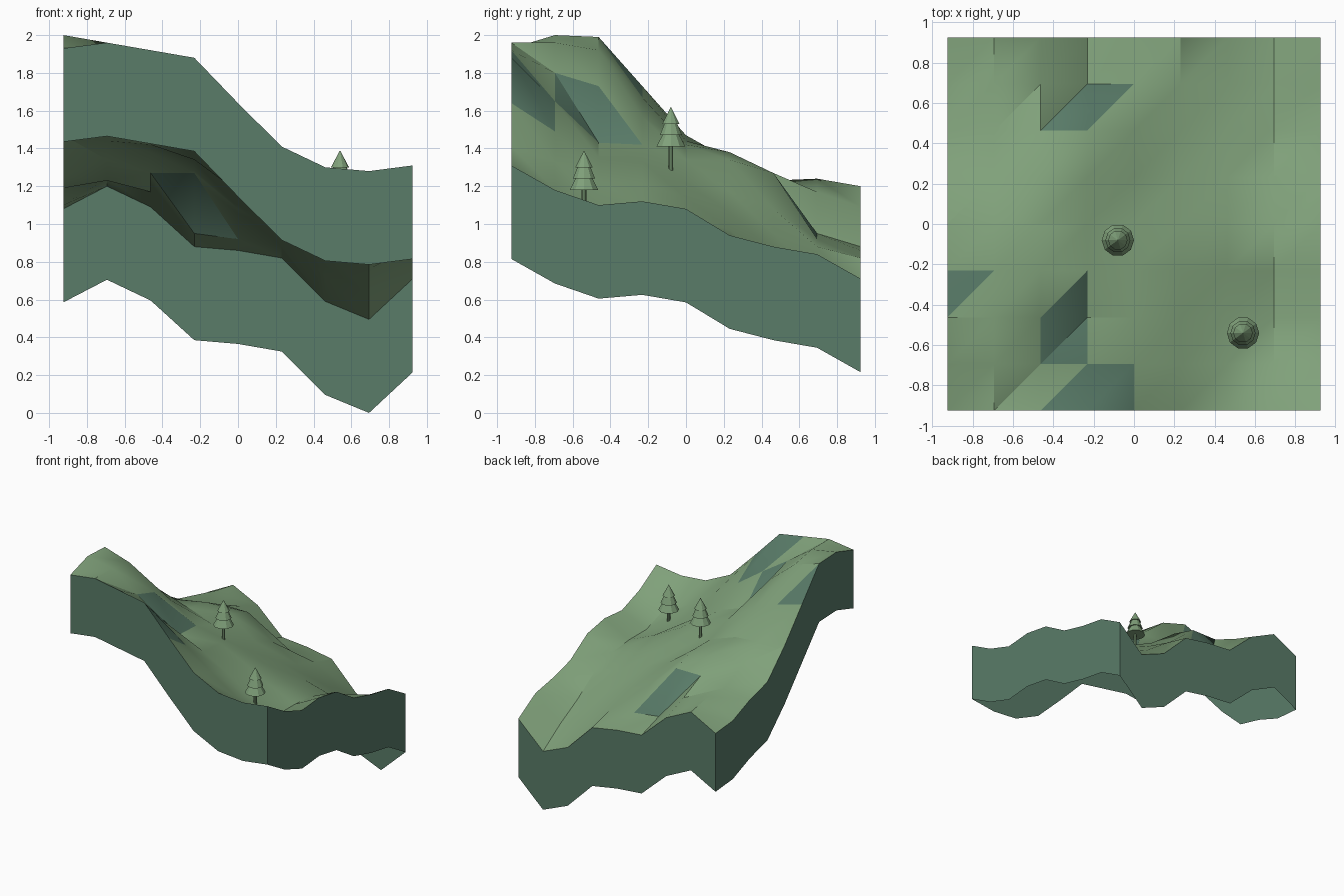
import bpy
import bmesh
import math
from mathutils import Vector

default_cube = bpy.data.objects.get("Cube")
if default_cube:
    bpy.data.objects.remove(default_cube, do_unlink=True)


def make_material(name, colour):
    material = bpy.data.materials.new(name)
    material.use_nodes = True
    material.diffuse_color = (*colour, 1)
    shader = material.node_tree.nodes["Principled BSDF"]
    shader.inputs["Base Color"].default_value = (*colour, 1)
    return material


grass = make_material("grass green", (0.215, 0.355, 0.195))
earth = make_material("earth teal", (0.1, 0.2, 0.14))


def make_object(name, mesh_builder, materials, smooth_angle):
    mesh = bpy.data.meshes.new(name)
    mesh_builder.to_mesh(mesh)
    mesh_builder.free()
    for material in materials:
        mesh.materials.append(material)
    created = bpy.data.objects.new(name, mesh)
    bpy.context.scene.collection.objects.link(created)
    bpy.ops.object.select_all(action="DESELECT")
    created.select_set(True)
    bpy.context.view_layer.objects.active = created
    bpy.ops.object.shade_smooth_by_angle(angle=math.radians(smooth_angle))
    return created


# Ground heights in hundredths, one row per step from front to back
heights = [
    [193, 196, 192, 188, 164, 141, 130, 128, 131],
    [200, 196, 180, 165, 149, 133, 118, 108, 118],
    [199, 192, 173, 143, 135, 122, 108, 100, 110],
    [173, 167, 157, 142, 133, 122, 110, 100, 112],
    [147, 144, 142, 134, 122, 114, 104, 98, 108],
    [125, 134, 138, 134, 117, 106, 97, 91, 94],
    [119, 123, 127, 127, 108, 95, 85, 76, 88],
    [110, 124, 117, 95, 92, 88, 72, 64, 84],
    [108, 120, 109, 88, 86, 82, 59, 49.5, 71],
]
half_width = 0.925
skirt_depth = 0.495
cells = len(heights) - 1
step = 2 * half_width / cells

# Steep patches of bare earth: column, row, and which half of the cell
bare_lower = {(2, 0), (3, 0), (2, 1), (2, 2), (2, 6)}
bare_upper = {(3, 0), (2, 1), (0, 2), (3, 6)}

# Ground sheet, each cell split along the same diagonal
bm = bmesh.new()
grid = [
    [bm.verts.new((column * step - half_width, row * step - half_width, height / 100))
     for column, height in enumerate(line)]
    for row, line in enumerate(heights)
]
for row in range(cells):
    for column in range(cells):
        near_left, near_right = grid[row][column], grid[row][column + 1]
        far_left, far_right = grid[row + 1][column], grid[row + 1][column + 1]
        lower = bm.faces.new((near_left, near_right, far_right))
        upper = bm.faces.new((near_left, far_right, far_left))
        lower.material_index = int((column, row) in bare_lower)
        upper.material_index = int((column, row) in bare_upper)

# Side walls hang from the rim and leave the underside open
rim = [edge for edge in bm.edges if edge.is_boundary]
extruded = bmesh.ops.extrude_edge_only(bm, edges=rim)["geom"]
for part in extruded:
    if isinstance(part, bmesh.types.BMVert):
        part.co.z -= skirt_depth
    elif isinstance(part, bmesh.types.BMFace):
        part.material_index = 1
for face in bm.faces:
    face.normal_update()
    centre = face.calc_center_median()
    outward = Vector((centre.x, centre.y, 0))
    if abs(face.normal.z) < 0.001 and face.normal.dot(outward) < 0:
        face.normal_flip()
make_object("hillside", bm, [grass, earth], 30)


# Trees turned from a profile of three stacked tiers
tiers = [(0, 0.125), (0.08, 0.125), (0.045, 0.19), (0.062, 0.185),
         (0.034, 0.25), (0.048, 0.245), (0, 0.335)]
trunk = [(0, -0.03), (0.012, -0.03), (0.012, 0.13), (0, 0.13)]


def turn_profile(name, profile, location, sides):
    bm = bmesh.new()
    points = [bm.verts.new((radius, 0, height)) for radius, height in profile]
    edges = [bm.edges.new(pair) for pair in zip(points, points[1:])]
    bmesh.ops.spin(bm, geom=points + edges, cent=(0, 0, 0), axis=(0, 0, 1),
                   angle=math.tau, steps=sides, use_merge=True)
    bmesh.ops.remove_doubles(bm, verts=bm.verts, dist=0.0005)
    bmesh.ops.recalc_face_normals(bm, faces=bm.faces)
    turned = make_object(name, bm, [grass], 25)
    turned.location = location


for label, spot in (("middle", (-0.08, -0.08, 1.285)), ("front", (0.54, -0.54, 1.055))):
    turn_profile(label + "_tree_foliage", tiers, spot, 10)
    turn_profile(label + "_tree_trunk", trunk, spot, 8)
